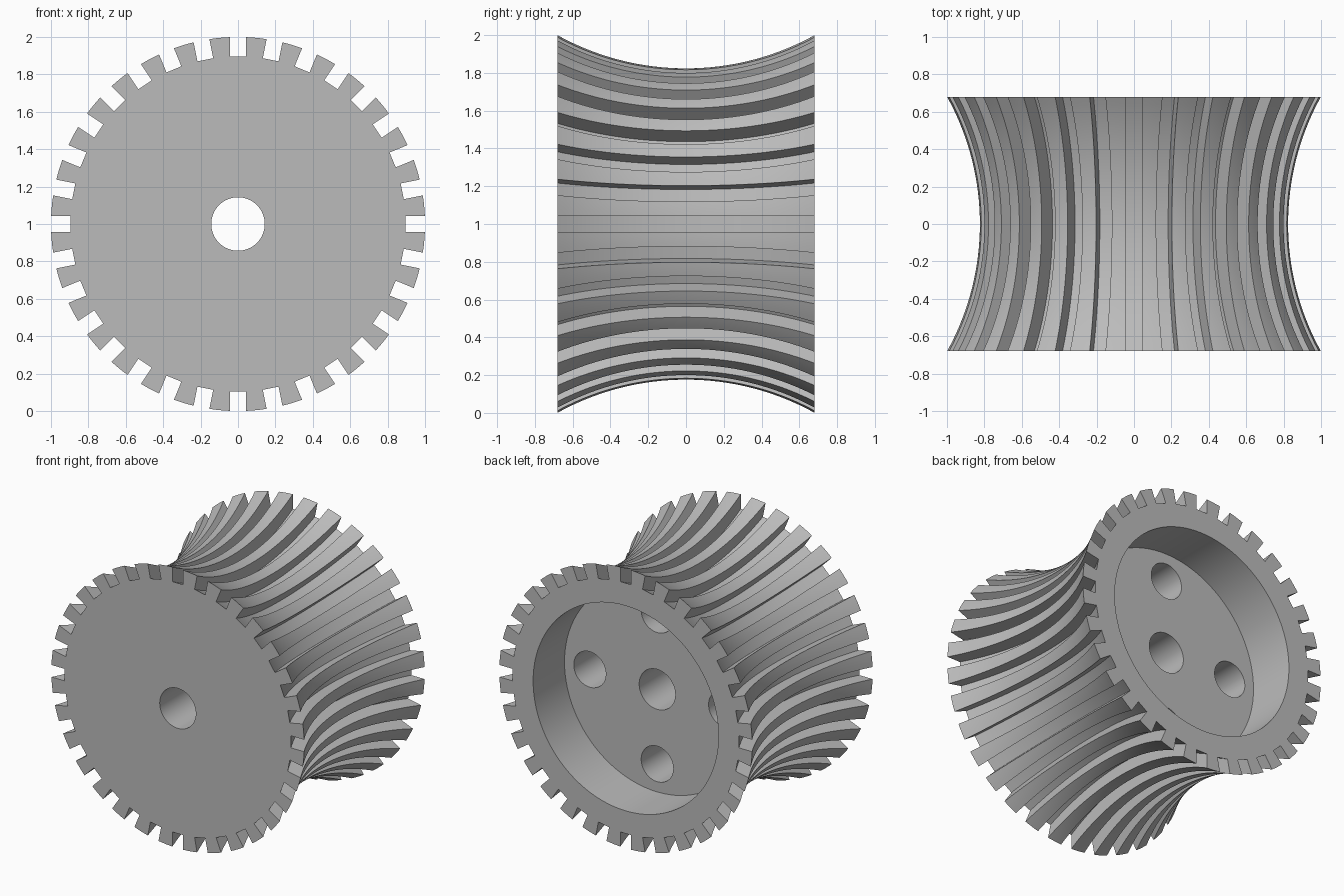
import bpy, bmesh, math
from mathutils import Matrix

TEETH = 32
HALF = 0.68        # half of the roller length
WAIST = 0.825      # tooth tip radius at the middle
GROOVE = 0.043     # half of the groove width
DEPTH = 0.105      # groove depth
STATIONS = 32

cube = bpy.data.objects.get("Cube")
if cube:
    bpy.data.objects.remove(cube, do_unlink=True)

grey = bpy.data.materials.new("plain grey")
grey.use_nodes = True
colour = (0.5, 0.5, 0.5, 1)
grey.diffuse_color = colour
grey.node_tree.nodes["Principled BSDF"].inputs["Base Color"].default_value = colour


def new_object(name, bm):
    bmesh.ops.recalc_face_normals(bm, faces=bm.faces)
    mesh = bpy.data.meshes.new(name)
    bm.to_mesh(mesh)
    bm.free()
    mesh.materials.append(grey)
    obj = bpy.data.objects.new(name, mesh)
    bpy.context.collection.objects.link(obj)
    return obj


def section(radius):
    """Toothed outline with parallel-sided grooves, as (x, z) points."""
    points = []
    step = math.tau / TEETH
    edge = math.asin(GROOVE / radius)
    root = radius - DEPTH
    for i in range(TEETH):
        a = i * step
        for side in (-GROOVE, GROOVE):
            points.append((root * math.cos(a) - side * math.sin(a),
                           root * math.sin(a) + side * math.cos(a)))
        for k in range(5):
            t = a + edge + (step - 2 * edge) * k / 4
            points.append((radius * math.cos(t), radius * math.sin(t)))
    return points


# Waisted toothed body, lofted along a circular arc
sag = 1 - WAIST
arc = (HALF ** 2 + sag ** 2) / (2 * sag)
bm = bmesh.new()
rings = []
for s in range(STATIONS + 1):
    y = HALF * (2 * s / STATIONS - 1)
    radius = WAIST + arc - math.sqrt(arc ** 2 - y ** 2)
    rings.append([bm.verts.new((x, y, z + 1)) for x, z in section(radius)])
for a, b in zip(rings, rings[1:]):
    for i in range(len(a)):
        j = (i + 1) % len(a)
        bm.faces.new((a[i], a[j], b[j], b[i]))
bm.faces.new(rings[0])
bm.faces.new(rings[-1])
roller = new_object("toothed_roller", bm)


def drill(name, radius, y0, y1, x=0, z=1, sides=64):
    """Cut a round hole along y out of the roller."""
    bm = bmesh.new()
    place = Matrix.Translation((x, (y0 + y1) / 2, z)) @ Matrix.Rotation(math.pi / 2, 4, "X")
    bmesh.ops.create_cone(bm, cap_ends=True, segments=sides, radius1=radius,
                          radius2=radius, depth=y1 - y0, matrix=place)
    cutter = new_object(name, bm)
    cutter.hide_render = True
    mod = roller.modifiers.new(name, "BOOLEAN")
    mod.operation = "DIFFERENCE"
    mod.solver = "EXACT"
    mod.object = cutter
    bpy.ops.object.modifier_apply(modifier=name)
    bpy.data.objects.remove(cutter, do_unlink=True)


bpy.ops.object.select_all(action="DESELECT")
roller.select_set(True)
bpy.context.view_layer.objects.active = roller

# Rear recess, axle bore and four blind holes in the recess floor
floor = HALF - 0.355
drill("rear_recess", 0.733, floor, HALF + 0.2, sides=96)
drill("axle_bore", 0.143, -HALF - 0.2, HALF + 0.2)
for i in range(4):
    a = i * math.pi / 2
    drill("blind_hole", 0.127, floor - 0.6, floor + 0.1,
          0.533 * math.cos(a), 1 + 0.533 * math.sin(a))

bpy.ops.object.shade_smooth_by_angle(angle=math.radians(25))
